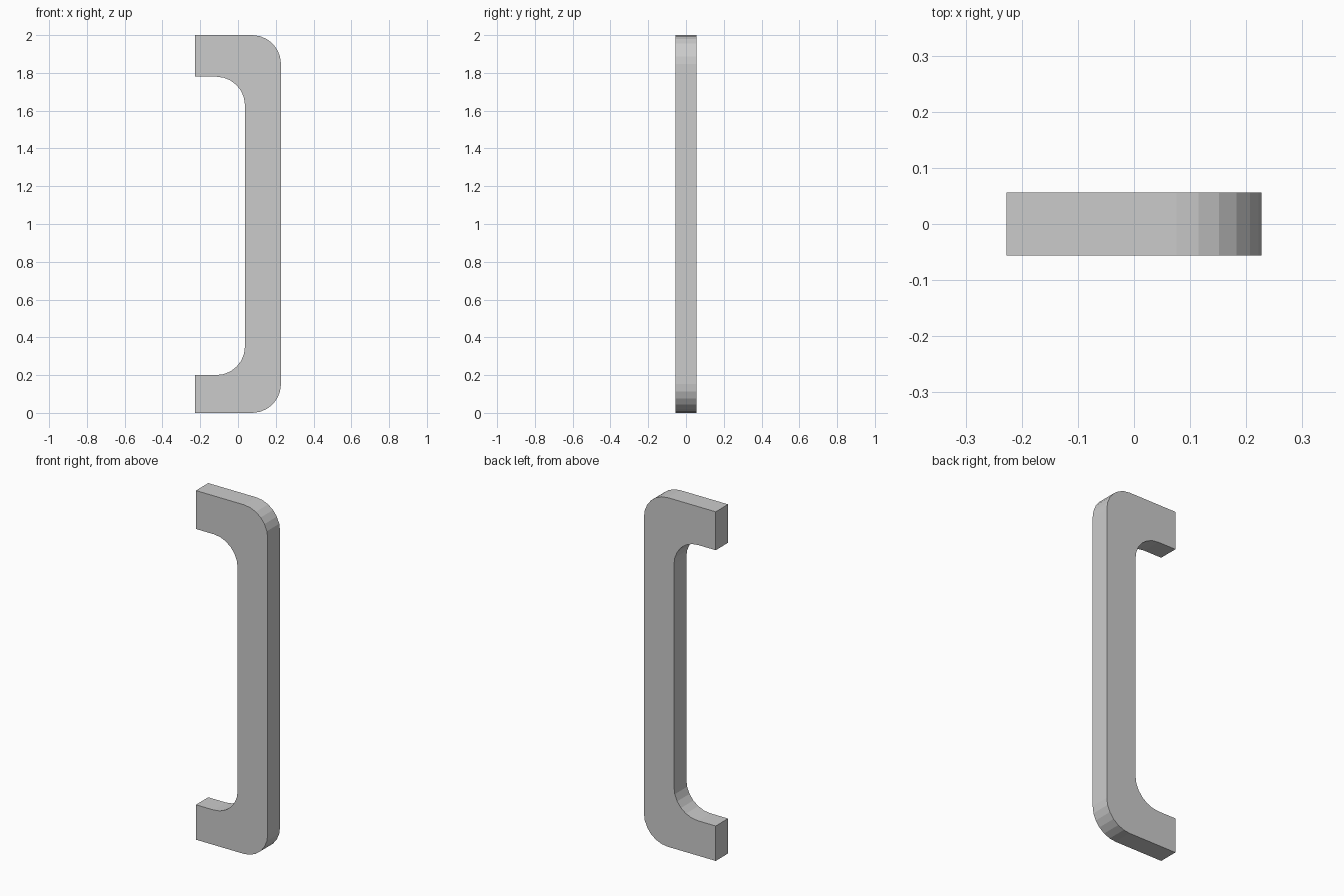
import bpy, bmesh, math

if "Cube" in bpy.data.objects:
    bpy.data.objects.remove(bpy.data.objects["Cube"])

HALF_X, HALF_Y, HEIGHT = 0.2275, 0.056, 2.0
INNER_X, LOW_Z, HIGH_Z = 0.037, 0.2, 1.78
R, SEG = 0.152, 6


def arc(cx, cz, start, end):
    """Rounded corner as a list of (x, z) points."""
    return [(cx + R * math.cos(math.radians(start + (end - start) * i / SEG)),
             cz + R * math.sin(math.radians(start + (end - start) * i / SEG)))
            for i in range(SEG + 1)]


# Side profile of the handle: outer corners, then inner corners
profile = [(-HALF_X, 0)]
profile += arc(HALF_X - R, R, -90, 0)
profile += arc(HALF_X - R, HEIGHT - R, 0, 90)
profile += [(-HALF_X, HEIGHT), (-HALF_X, HIGH_Z)]
profile += arc(INNER_X - R, HIGH_Z - R, 90, 0)
profile += arc(INNER_X - R, LOW_Z + R, 0, -90)
profile += [(-HALF_X, LOW_Z)]

# Extrude the profile through the thickness
bm = bmesh.new()
face = bm.faces.new([bm.verts.new((x, -HALF_Y, z)) for x, z in profile])
out = bmesh.ops.extrude_face_region(bm, geom=[face], use_keep_orig=True)
moved = [v for v in out["geom"] if isinstance(v, bmesh.types.BMVert)]
bmesh.ops.translate(bm, verts=moved, vec=(0, 2 * HALF_Y, 0))
bmesh.ops.recalc_face_normals(bm, faces=bm.faces)
mesh = bpy.data.meshes.new("pull_handle")
bm.to_mesh(mesh)
bm.free()
bpy.context.collection.objects.link(bpy.data.objects.new("pull_handle", mesh))
